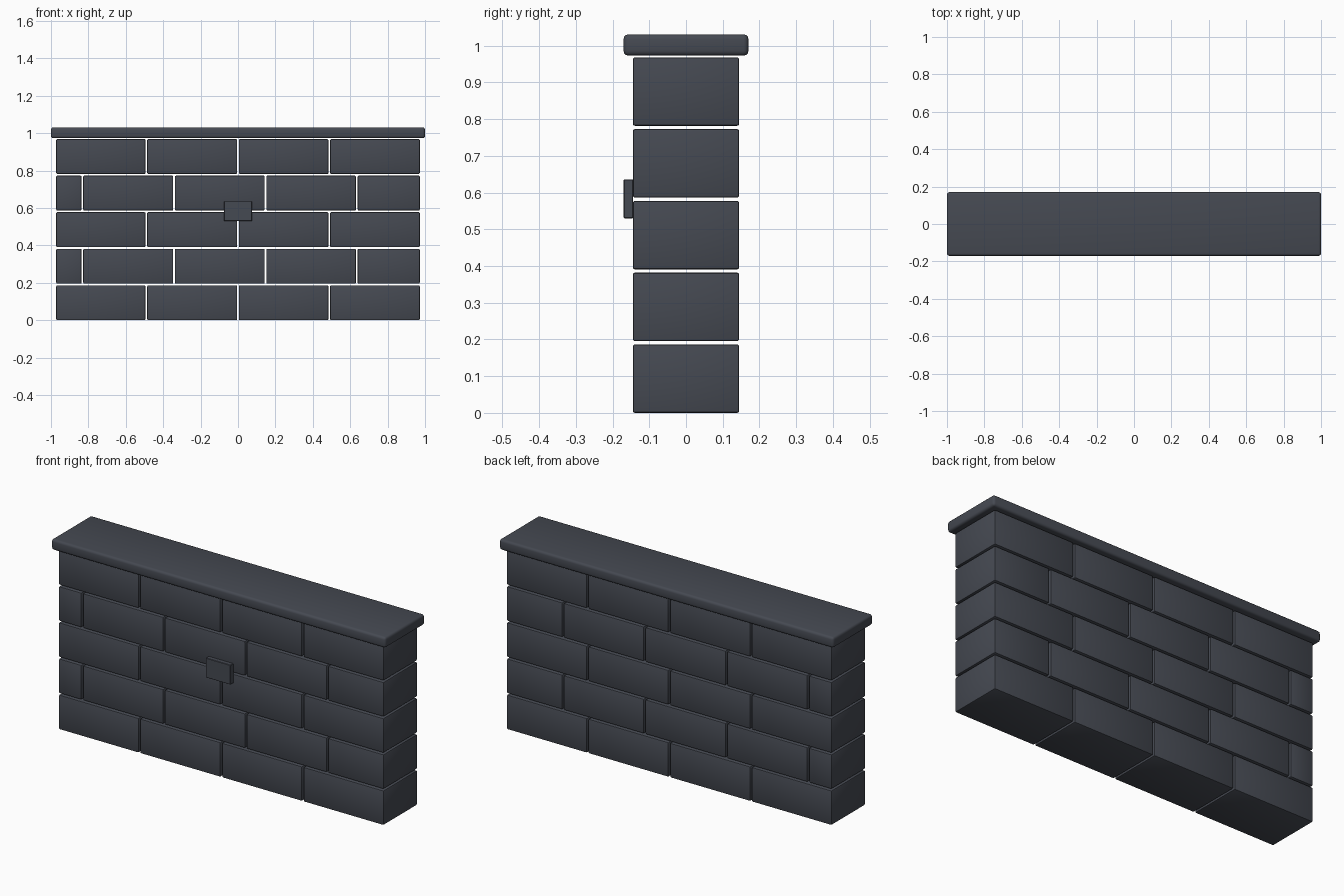
import bpy
import bmesh
from mathutils import Vector

cube = bpy.data.objects.get("Cube")
if cube:
    bpy.data.objects.remove(cube, do_unlink=True)


def make_material(name, colour):
    mat = bpy.data.materials.new(name)
    mat.use_nodes = True
    mat.diffuse_color = colour
    bsdf = mat.node_tree.nodes["Principled BSDF"]
    bsdf.inputs["Base Color"].default_value = colour
    return mat


slate = make_material("slate grey", (0.06, 0.067, 0.084, 1))


def block(name, low, high, bevel, segments=2):
    """Rounded box between two corners."""
    low, high = Vector(low), Vector(high)
    bm = bmesh.new()
    bmesh.ops.create_cube(bm, size=1)
    bmesh.ops.scale(bm, vec=high - low, verts=bm.verts)
    bmesh.ops.translate(bm, vec=(low + high) / 2, verts=bm.verts)
    bmesh.ops.bevel(bm, geom=bm.edges[:], offset=bevel, segments=segments,
                    profile=0.5, affect='EDGES')
    mesh = bpy.data.meshes.new(name)
    bm.to_mesh(mesh)
    bm.free()
    mesh.materials.append(slate)
    obj = bpy.data.objects.new(name, mesh)
    bpy.context.collection.objects.link(obj)
    bpy.ops.object.select_all(action='DESELECT')
    obj.select_set(True)
    bpy.context.view_layer.objects.active = obj
    bpy.ops.object.shade_smooth_by_angle()
    return obj


# Brick courses in running bond, with open joints
GAP = 0.009
PITCH = 0.1955
END = 0.972
DEPTH = 0.145
even_joints = [-0.49, 0, 0.488]
odd_joints = [-0.832, -0.342, 0.147, 0.635]
for row in range(5):
    joints = odd_joints if row % 2 else even_joints
    starts = [-END] + [j + GAP / 2 for j in joints]
    ends = [j - GAP / 2 for j in joints] + [END]
    z = row * PITCH
    for i, (x0, x1) in enumerate(zip(starts, ends)):
        block(f"brick_{row + 1}_{i + 1}", (x0, -DEPTH, z),
              (x1, DEPTH, z + PITCH - GAP), 0.006)

# Coping slab along the top
block("coping_slab", (-1, -0.17, 0.973), (1, 0.17, 1.031), 0.013, 3)

# Small plate on the front face
block("front_plate", (-0.074, -0.17, 0.53), (0.074, -0.144, 0.636), 0.002, 1)
